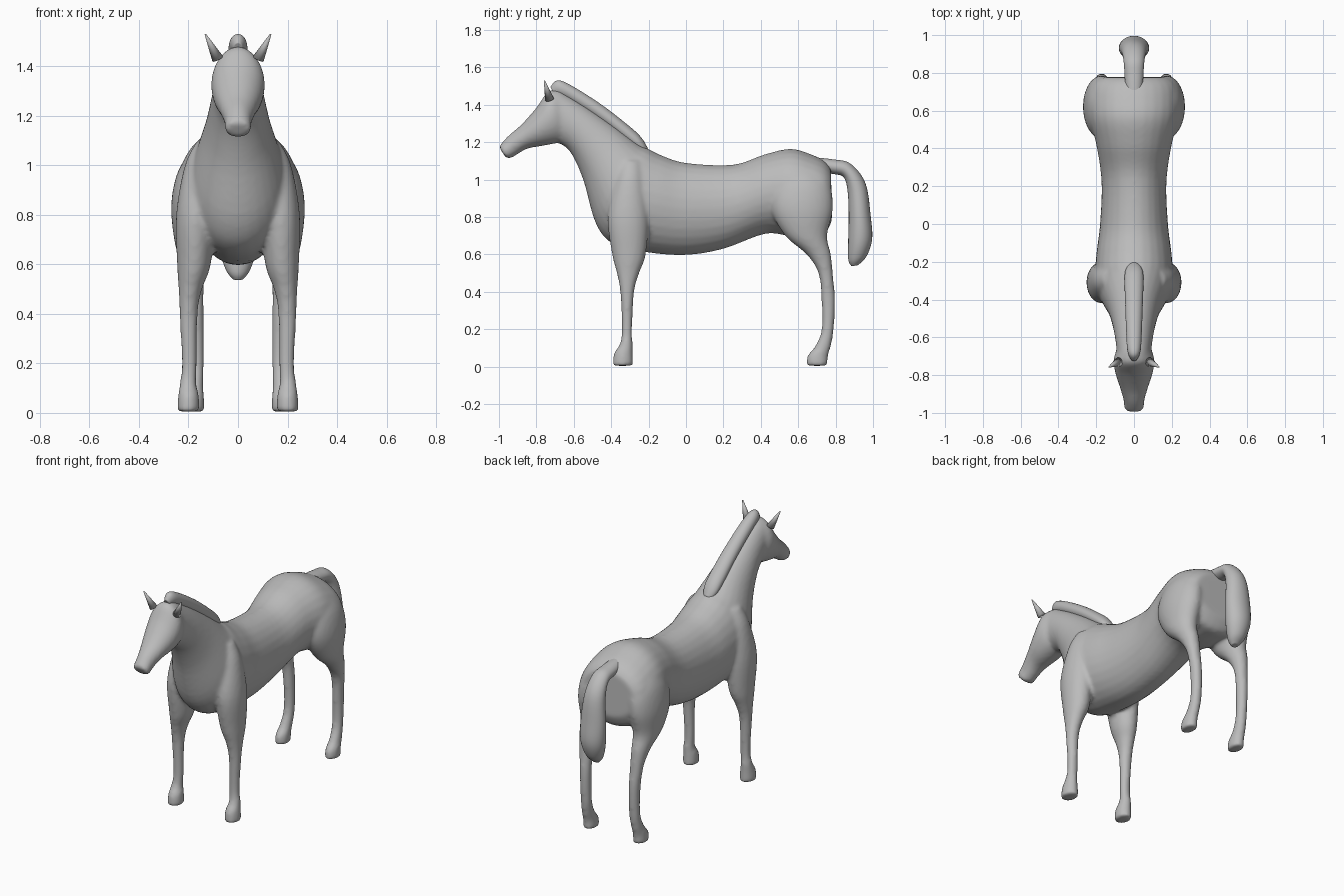
import bpy, bmesh, math
from mathutils import Vector, Matrix

cube = bpy.data.objects.get("Cube")
if cube:
    bpy.data.objects.remove(cube, do_unlink=True)

coat = bpy.data.materials.new("plain grey")
coat.use_nodes = True
coat.diffuse_color = (0.5, 0.5, 0.5, 1)
coat.node_tree.nodes["Principled BSDF"].inputs["Base Color"].default_value = coat.diffuse_color

SIDES = 28
STEPS = 5


def spline(a, b, c, d, t):
    """Smooth curve from b to c, with a and d as neighbours."""
    return b + 0.5 * t * ((c - a) + t * ((2 * a - 5 * b + 4 * c - d) + t * (3 * (b - c) + d - a)))


def loft(bm, rings):
    """Skin a row of elliptical rings, each (centre, half axis, half axis)."""
    dense = []
    last = len(rings) - 1
    for i in range(last):
        near = [rings[max(0, min(last, i + k))] for k in (-1, 0, 1, 2)]
        for s in range(STEPS):
            dense.append([spline(*[r[j] for r in near], s / STEPS) for j in range(3)])
    dense.append(rings[-1])
    # Rounded closing rings on both ends
    first, end = dense[0], dense[-1]
    dense.insert(0, (first[0], first[1] * 0.85, first[2] * 0.85))
    dense.append((end[0], end[1] * 0.85, end[2] * 0.85))
    loops = []
    for c, u, v in dense:
        angles = [math.tau * k / SIDES for k in range(SIDES)]
        loops.append([bm.verts.new(c + u * math.cos(a) + v * math.sin(a)) for a in angles])
    faces = [bm.faces.new(loops[0]), bm.faces.new(loops[-1])]
    for p, q in zip(loops, loops[1:]):
        for k in range(SIDES):
            n = (k + 1) % SIDES
            faces.append(bm.faces.new((p[k], p[n], q[n], q[k])))
    bmesh.ops.recalc_face_normals(bm, faces=faces)


def sagittal(rows):
    """Rings on the centre line: lower y, z, upper y, z, half width."""
    out = []
    for y0, z0, y1, z1, w in rows:
        low, high = Vector((0, y0, z0)), Vector((0, y1, z1))
        out.append(((low + high) / 2, Vector((w, 0, 0)), (high - low) / 2))
    return out


def level(rows, side):
    """Level rings of a limb: z, front y, back y, inner x, outer x."""
    return [(Vector((side * (x0 + x1) / 2, (y0 + y1) / 2, z)),
             Vector(((x1 - x0) / 2, 0, 0)), Vector((0, (y1 - y0) / 2, 0)))
            for z, y0, y1, x0, x1 in rows]


def finish(bm, name):
    mesh = bpy.data.meshes.new(name)
    bm.to_mesh(mesh)
    bm.free()
    mesh.materials.append(coat)
    mesh.shade_smooth()
    obj = bpy.data.objects.new(name, mesh)
    bpy.context.collection.objects.link(obj)
    return obj


# Trunk and neck, from rump to poll
trunk = [
    (.78, .78, .775, 1.06, .18), (.74, .71, .74, 1.1, .225), (.66, .70, .67, 1.135, .24),
    (.55, .70, .56, 1.165, .235), (.42, .71, .42, 1.135, .20), (.2, .63, .25, 1.08, .172),
    (0, .597, 0, 1.09, .18), (-.2, .61, -.13, 1.13, .2), (-.38, .65, -.2, 1.165, .205),
    (-.48, .76, -.25, 1.19, .185), (-.55, 1.0, -.37, 1.28, .135),
    (-.62, 1.15, -.53, 1.39, .105), (-.69, 1.2, -.68, 1.48, .09)]

# Head, from behind the cheek to the lips
head = [
    (-.62, 1.21, -.69, 1.48, .085), (-.69, 1.195, -.74, 1.47, .108),
    (-.77, 1.18, -.8, 1.385, .1), (-.85, 1.165, -.88, 1.295, .075),
    (-.91, 1.13, -.95, 1.235, .056), (-.945, 1.112, -.99, 1.19, .054),
    (-.965, 1.12, -1, 1.175, .046)]

foreleg = [
    (.005, -.393, -.283, .155, .245), (.07, -.385, -.285, .158, .242),
    (.12, -.355, -.285, .168, .235), (.2, -.343, -.288, .165, .228),
    (.4, -.352, -.277, .163, .236), (.5, -.37, -.25, .145, .24),
    (.6, -.395, -.215, .11, .246), (.8, -.42, -.2, .09, .25),
    (1, -.38, -.22, .07, .215), (1.1, -.35, -.24, .07, .165)]

hind_leg = [
    (.005, .645, .758, .135, .215), (.06, .65, .76, .137, .213),
    (.11, .69, .775, .14, .207), (.2, .725, .79, .138, .202),
    (.36, .724, .797, .138, .205), (.5, .708, .785, .138, .218),
    (.6, .645, .775, .13, .235), (.7, .53, .755, .11, .258),
    (.84, .455, .785, .08, .27), (.97, .47, .77, .07, .245), (1.07, .53, .7, .05, .185)]

# Body parts fused into one skin
bm = bmesh.new()
loft(bm, sagittal(trunk))
loft(bm, sagittal(head))
for side in (-1, 1):
    loft(bm, level(foreleg, side))
    loft(bm, level(hind_leg, side))
body = finish(bm, "body")
fuse = body.modifiers.new("fuse", 'REMESH')
fuse.mode = 'VOXEL'
fuse.voxel_size = 0.011
fuse.use_smooth_shade = True
relax = body.modifiers.new("relax", 'SMOOTH')
relax.factor = 0.5
relax.iterations = 8

# Mane along the crest
bm = bmesh.new()
loft(bm, sagittal([
    (-.7, 1.45, -.725, 1.495, .018), (-.66, 1.44, -.69, 1.53, .034),
    (-.59, 1.4, -.62, 1.507, .04), (-.43, 1.29, -.45, 1.4, .046),
    (-.28, 1.17, -.29, 1.275, .05), (-.23, 1.14, -.235, 1.22, .04),
    (-.2, 1.13, -.205, 1.17, .015)]))
finish(bm, "mane")

# Tail arching out and hanging down
bm = bmesh.new()
loft(bm, sagittal([
    (.68, 1.04, .68, 1.12, .045), (.79, 1.03, .79, 1.108, .05),
    (.845, 1.01, .88, 1.085, .055), (.865, .93, .96, .98, .066),
    (.87, .8, .988, .8, .08), (.867, .66, .995, .68, .076),
    (.868, .57, .965, .59, .05), (.885, .537, .92, .543, .02)]))
finish(bm, "tail")

# Ears: flattened, outward leaning cones
for side, name in ((-1, "right_ear"), (1, "left_ear")):
    bm = bmesh.new()
    base, tip = Vector((side * .082, -.73, 1.43)), Vector((side * .132, -.757, 1.53))
    axis = tip - base
    bmesh.ops.create_cone(bm, cap_ends=True, segments=16, radius1=.024, radius2=.003,
                          depth=axis.length)
    turn = axis.to_track_quat('Z', 'Y').to_matrix().to_4x4()
    bmesh.ops.transform(bm, verts=bm.verts, matrix=Matrix.Translation((base + tip) / 2) @ turn)
    finish(bm, name)
